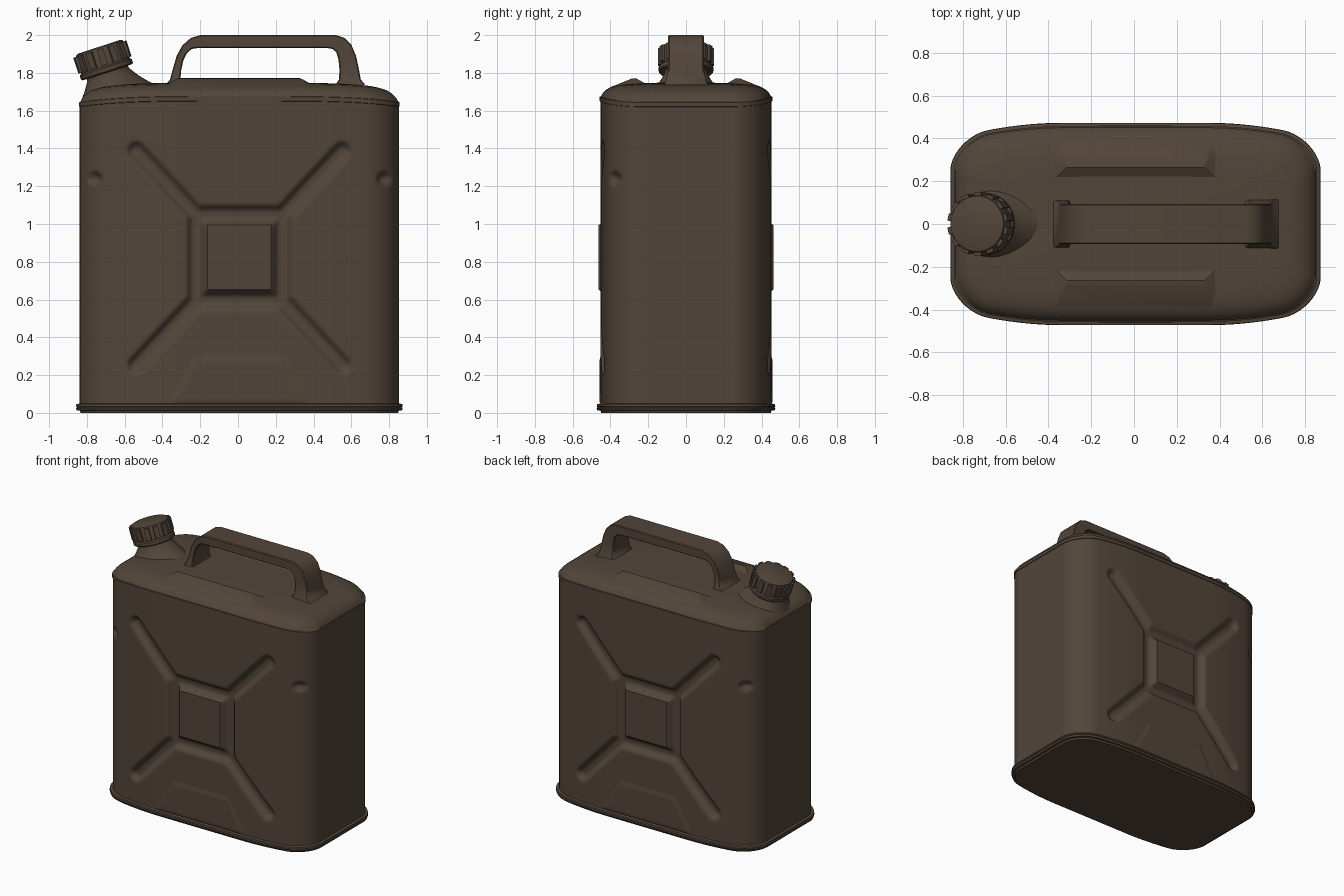
import bpy, bmesh, math
from mathutils import Vector, Matrix

if "Cube" in bpy.data.objects:
    bpy.data.objects.remove(bpy.data.objects["Cube"])

paint = bpy.data.materials.new("dark brown paint")
paint.diffuse_color = (0.085, 0.060, 0.042, 1)
paint.use_nodes = True
paint.node_tree.nodes["Principled BSDF"].inputs["Base Color"].default_value = paint.diffuse_color
CX = 0.007            # body centre in x


def finish(name, bm, angle=35):
    bmesh.ops.recalc_face_normals(bm, faces=bm.faces)
    me = bpy.data.meshes.new(name)
    bm.to_mesh(me)
    bm.free()
    me.materials.append(paint)
    ob = bpy.data.objects.new(name, me)
    bpy.context.collection.objects.link(ob)
    bpy.ops.object.select_all(action='DESELECT')
    ob.select_set(True)
    bpy.context.view_layer.objects.active = ob
    bpy.ops.object.shade_smooth_by_angle(angle=math.radians(angle))
    return ob


def loft(bm, rings, caps=True):
    vs = [[bm.verts.new(p) for p in ring] for ring in rings]
    n = len(vs[0])
    for a, b in zip(vs, vs[1:]):
        for i in range(n):
            j = (i + 1) % n
            bm.faces.new((a[i], a[j], b[j], b[i]))
    if caps:
        bm.faces.new(vs[0][::-1])
        bm.faces.new(vs[-1])


def step(a, b, t):
    t = min(1, max(0, (t - a) / (b - a)))
    return t * t * (3 - 2 * t)


# ---- body: rounded outline lofted upwards, pressed pattern as displacement ----
HX, HY, R = 0.845, 0.453, 0.17
outline = []          # (side x, side y, normal x, normal y)
for k in range(4):
    c, s = round(math.cos(k * math.pi / 2)), round(math.sin(k * math.pi / 2))
    count = 120 if k % 2 == 0 else 20
    part = [(-1 + 2 * i / count, -1, 0, -1) for i in range(count)]
    part += [(1, -1, math.sin(t), -math.cos(t)) for t in
             (i / 22 * math.pi / 2 for i in range(22))]
    outline += [(c * a - s * b, s * a + c * b, c * p - s * q, s * p + c * q)
                for a, b, p, q in part]


def relief(x, y, z, ny):
    # inward depth of the pressed pattern at a point of the wall
    depth = 0
    ax, az = abs(x), z - 0.822
    if abs(ny) > 0.9:
        box = max(ax, abs(az))
        d = abs(box - 0.228)
        p, a, b = Vector((ax, abs(az))), Vector((0.23, 0.23)), Vector((0.545, 0.568))
        t = min(1, max(0, (p - a).dot(b - a) / (b - a).length_squared))
        d = min(d, (p - a - t * (b - a)).length)
        depth = 0.036 * (1 - step(0.016, 0.058, d))
        depth -= 0.010 * (1 - step(0.172, 0.186, box))
        if z < 0.5:       # low raised trapezoid near the base
            edge = max(z - 0.285, (ax - 0.36 + (z - 0.05) * 0.57) * 0.87)
            depth -= 0.006 * (1 - step(-0.008, 0.008, edge))
    if not (x > 0 and y > 0):   # small corner dimples
        d = math.hypot((ax - 0.767) / 1.1, z - 1.24)
        depth += 0.032 * (1 - step(0.012, 0.042, d))
    return depth


def body_ring(z, inset):
    hx, hy = HX - inset, HY - inset
    r = R * hy / HY
    pts = []
    for a, b, p, q in outline:
        x, y = a * (hx - r) + p * r, b * (hy - r) + q * r
        if 0.06 < z < 1.6:
            d = relief(x, y, z, q)
            x, y = x - p * d, y - q * d
        y *= 1 - 0.57 * max(0, abs(x) - 0.33) ** 2
        sag = 0.03 * min(1, abs(x) / HX) ** 4 * step(1.3, 1.6, z)
        pts.append((x + CX, y, z - sag))
    return pts


levels = [(0, 0.004), (0.012, 0.0), (0.014, -0.016), (0.026, -0.02),
          (0.030, -0.014), (0.034, -0.02), (0.046, -0.018), (0.05, 0.0)]
levels += [(0.05 + 1.60 * i / 122, 0) for i in range(1, 123)]
levels += [(1.652, -0.004), (1.674, -0.004), (1.676, 0.003), (1.695, 0.014),
           (1.712, 0.032), (1.728, 0.060), (1.738, 0.10), (1.744, 0.15),
           (1.747, 0.22), (1.748, 0.32), (1.748, 0.43)]
bm = bmesh.new()
loft(bm, [body_ring(z, o) for z, o in levels])
finish("can_body", bm, 40)

# ---- raised ribs on the shoulders ----
for sy, name in ((-1, "front_top_rib"), (1, "back_top_rib")):
    bm = bmesh.new()
    for x, y, z in ((0.39, 0.20, 1.735), (0.41, 0.33, 1.72), (0.40, 0.41, 1.70),
                    (0.32, 0.265, 1.772), (0.33, 0.29, 1.769),
                    (0.36, 0.39, 1.728), (0.36, 0.425, 1.703)):
        for sx in (-1, 1):
            bm.verts.new((sx * x + CX, sy * y, z))
    bmesh.ops.convex_hull(bm, input=bm.verts)
    finish(name, bm, 25)

# ---- carrying handle: inner and outer curve, extruded in y ----
outer = [(-0.385, 1.735), (-0.36, 1.765), (-0.345, 1.82), (-0.325, 1.89), (-0.295, 1.945),
         (-0.25, 1.985), (-0.20, 2.0), (0.52, 2.0), (0.565, 1.985), (0.60, 1.95),
         (0.625, 1.89), (0.64, 1.82), (0.65, 1.765), (0.675, 1.735)]
inner = [(-0.295, 1.735), (-0.305, 1.765), (-0.30, 1.82), (-0.288, 1.87), (-0.27, 1.905),
         (-0.245, 1.927), (-0.21, 1.932), (0.47, 1.932), (0.50, 1.927), (0.52, 1.91),
         (0.532, 1.87), (0.537, 1.82), (0.535, 1.765), (0.515, 1.735)]
bm = bmesh.new()
e = 0.006             # softened long edges
rings = []
for (ox, oz), (ix, iz) in zip(outer, inner):
    o, i = Vector((ox, oz)), Vector((ix, iz))
    u = (o - i).normalized() * e
    w = 0.094 + 0.02 * step(1.80, 1.735, oz) if oz < 1.8 else 0.094
    section = [(o, w - e), (o - u, w), (i + u, w), (i, w - e),
               (i, e - w), (i + u, -w), (o - u, -w), (o, e - w)]
    rings.append([(p.x, y, p.y) for p, y in section])
loft(bm, rings)
finish("handle", bm, 40)

# ---- tilted spout neck, flaring into the shoulder ----
SEG = 40
tilt = Matrix.Rotation(math.radians(-18), 4, 'Y')
seat = Matrix.Translation((-0.692, 0, 1.804)) @ tilt
angles = [2 * math.pi * i / SEG for i in range(SEG)]


def circle(r, h):
    return [seat @ Vector((r * math.cos(t), r * math.sin(t), h)) for t in angles]


foot = [Vector((-0.632 + 0.195 * math.cos(t),
                0.185 * math.sin(t) * (1 - 0.25 * math.cos(t)),
                1.70 + 0.038 * math.cos(t))) for t in angles]
top = circle(0.115, -0.012)
bm = bmesh.new()
loft(bm, [foot] + [[f.lerp(t, k) + Vector((0, 0, -d)) for f, t in zip(foot, top)]
                   for k, d in ((0.3, 0.006), (0.6, 0.008), (0.85, 0.004))]
     + [top, circle(0.115, 0.02)])
finish("spout_neck", bm)

# ---- screw cap with grip ribs ----
bm = bmesh.new()
loft(bm, [circle(r, h) for r, h in ((0.11, -0.002), (0.140, 0.0), (0.145, 0.006), (0.145, 0.026),
                                    (0.135, 0.034), (0.135, 0.122), (0.130, 0.135), (0.118, 0.141))])
finish("cap", bm, 30)

bm = bmesh.new()
for k in range(14):
    turn = Matrix.Rotation(2 * math.pi * (k + 0.5) / 14, 4, 'Z')
    size = Matrix.Diagonal((0.026, 0.034, 0.088, 1))
    bmesh.ops.create_cube(bm, size=1, matrix=seat @ turn @ Matrix.Translation((0.135, 0, 0.084)) @ size)
finish("cap_grips", bm, 30)
